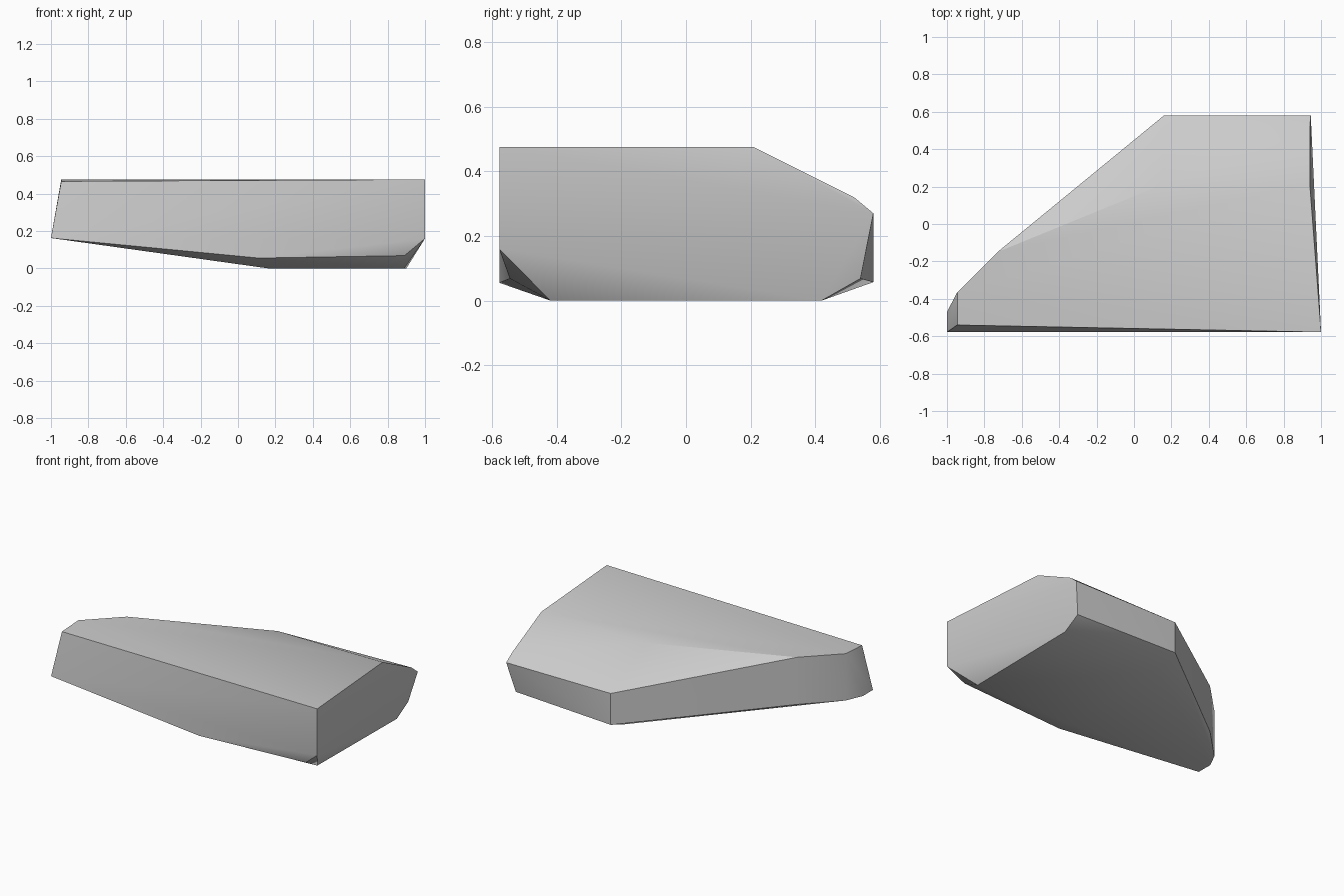
import bpy, bmesh, math

cube = bpy.data.objects.get("Cube")
if cube:
    bpy.data.objects.remove(cube, do_unlink=True)

# Grey stone
grey = bpy.data.materials.new("stone grey")
grey.use_nodes = True
colour = (0.6, 0.6, 0.6, 1)
grey.diffuse_color = colour
grey.node_tree.nodes["Principled BSDF"].inputs["Base Color"].default_value = colour

# Corner points of the faceted block, grouped by region
top = [(1, -.578, .475), (.94, .21, .475), (.15, .21, .475),
       (-.73, -.15, .475), (-.945, -.365, .475), (-.945, -.54, .465)]
back = [(.94, .52, .32), (.945, .58, .27), (.16, .58, .27),
        (.16, .58, .057), (.9, .54, .068)]
tip = [(-.73, -.15, .155), (-.945, -.365, .157), (-1, -.47, .162), (-1, -.578, .162)]
front = [(.11, -.578, .055), (.89, -.545, .068), (1, -.578, .16)]
base = [(.16, -.42, 0), (.89, -.42, 0), (.9, .42, 0), (.16, .42, 0)]

# Wrap the corners in a convex skin and merge the coplanar faces
bm = bmesh.new()
for p in top + back + tip + front + base:
    bm.verts.new(p)
bmesh.ops.convex_hull(bm, input=bm.verts[:])
bmesh.ops.dissolve_limit(bm, angle_limit=math.radians(1),
                         verts=bm.verts[:], edges=bm.edges[:])
bmesh.ops.recalc_face_normals(bm, faces=bm.faces[:])
mesh = bpy.data.meshes.new("stone_slab")
bm.to_mesh(mesh)
bm.free()
mesh.materials.append(grey)

slab = bpy.data.objects.new("stone_slab", mesh)
bpy.context.collection.objects.link(slab)
bpy.context.view_layer.objects.active = slab
slab.select_set(True)
bpy.ops.object.shade_smooth_by_angle(angle=math.radians(30))
